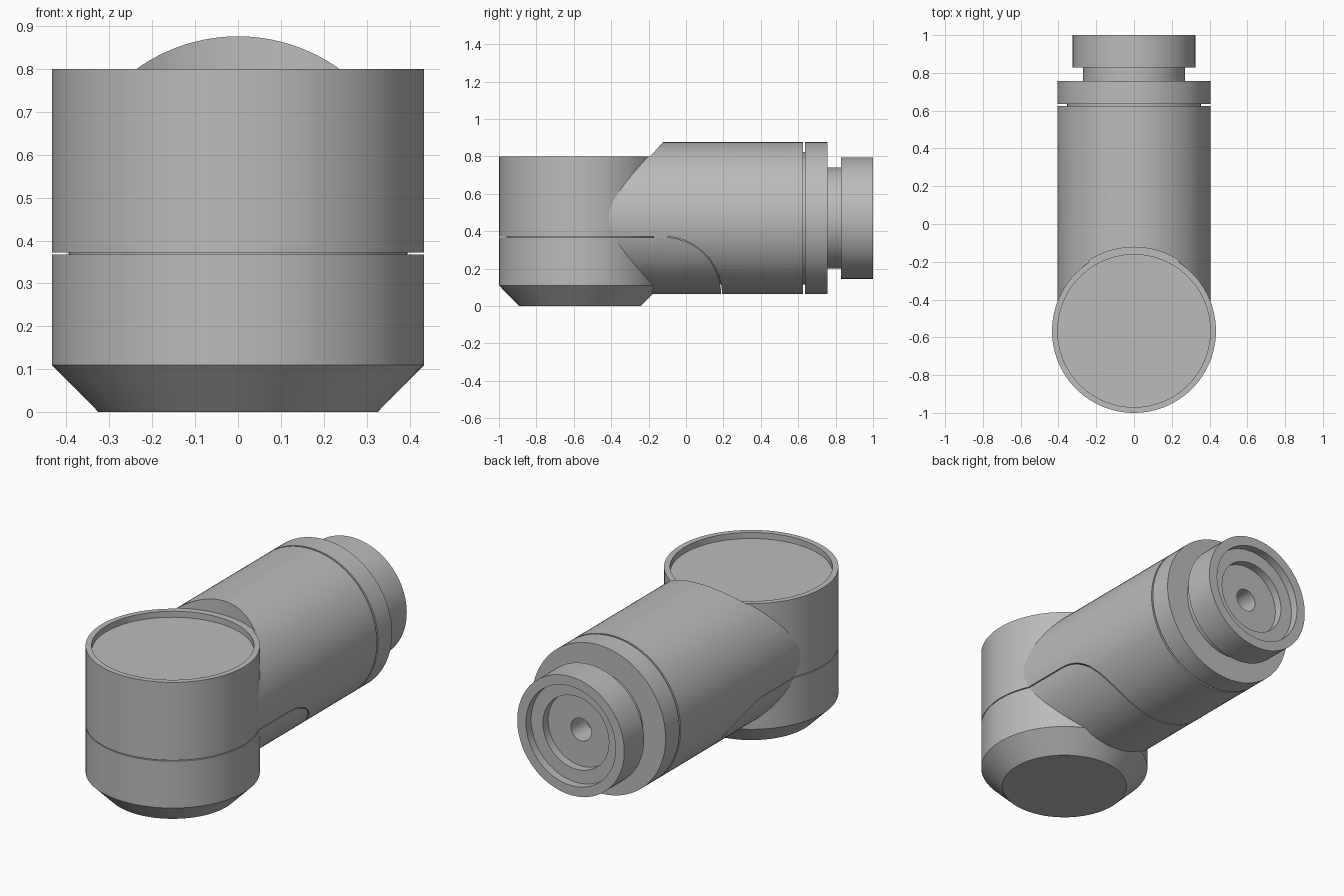
import bpy, bmesh, math
from mathutils import Vector, Matrix

if "Cube" in bpy.data.objects:
    bpy.data.objects.remove(bpy.data.objects["Cube"])

SEGMENTS = 96
HEAD_Y = -0.566     # centre of the upright body
AXIS_Z = 0.47       # height of the horizontal tube axis

grey = bpy.data.materials.new("mid grey")
grey.use_nodes = True
colour = (0.5, 0.5, 0.5, 1)
grey.diffuse_color = colour
grey.node_tree.nodes["Principled BSDF"].inputs["Base Color"].default_value = colour


def finish(name, bm):
    bmesh.ops.remove_doubles(bm, verts=bm.verts, dist=1e-5)
    bmesh.ops.recalc_face_normals(bm, faces=bm.faces)
    mesh = bpy.data.meshes.new(name)
    bm.to_mesh(mesh)
    bm.free()
    mesh.materials.append(grey)
    obj = bpy.data.objects.new(name, mesh)
    bpy.context.collection.objects.link(obj)
    return obj


def lathe(name, profile, horizontal=False):
    """Spin (radius, distance) points about the upright or the tube axis."""
    bm = bmesh.new()
    verts = [bm.verts.new((r, 0, d)) for r, d in profile]
    edges = [bm.edges.new(pair) for pair in zip(verts, verts[1:])]
    bmesh.ops.spin(bm, geom=verts + edges, cent=(0, 0, 0), axis=(0, 0, 1),
                   angle=math.tau, steps=SEGMENTS)
    if horizontal:
        place = Matrix.Translation((0, 0, AXIS_Z)) @ Matrix.Rotation(-math.pi / 2, 4, 'X')
    else:
        place = Matrix.Translation((0, HEAD_Y, 0))
    bm.transform(place)
    return finish(name, bm)


def cut(target, cutter):
    mod = target.modifiers.new("cut", 'BOOLEAN')
    mod.operation = 'DIFFERENCE'
    mod.solver = 'EXACT'
    mod.object = cutter
    bpy.context.view_layer.objects.active = target
    bpy.ops.object.modifier_apply(modifier=mod.name)
    bpy.data.objects.remove(cutter)


def smooth(obj):
    bpy.ops.object.select_all(action='DESELECT')
    obj.select_set(True)
    bpy.context.view_layer.objects.active = obj
    bpy.ops.object.shade_smooth_by_angle(angle=math.radians(25))


# Upright body: chamfered foot, seam groove, recessed lid
body = lathe("upright_body", [
    (0, 0), (0.325, 0), (0.434, 0.11), (0.434, 0.367), (0.395, 0.367),
    (0.395, 0.372), (0.434, 0.372), (0.434, 0.8), (0.404, 0.8),
    (0.404, 0.767), (0, 0.767)])

# Horizontal tube, scooped away around the top of the upright body
tube = lathe("main_tube", [
    (0, HEAD_Y), (0.406, HEAD_Y), (0.406, 0.626), (0, 0.626)], True)
cut(tube, lathe("scoop", [
    (0, 0.5), (0.42, 0.5), (0.42, 0.799), (0.443, 0.799), (0.443, 1.2), (0, 1.2)]))

# Seam on the tube: a level line that bends down in a quarter circle
bend_y, bend_z, bend_r, half = -0.12, 0.06, 0.31, 0.0025
angles = [math.radians(90 - 90 * i / 24) for i in range(25)]


def seam_line(r):
    arc = [(bend_y + r * math.cos(a), bend_z + r * math.sin(a)) for a in angles]
    return [(-1.2, bend_z + r)] + arc + [(bend_y + r, -0.2)]


bm = bmesh.new()
outline = seam_line(bend_r + half) + seam_line(bend_r - half)[::-1]
face = bm.faces.new([bm.verts.new((-0.6, y, z)) for y, z in outline])
extruded = bmesh.ops.extrude_face_region(bm, geom=[face])["geom"]
bmesh.ops.translate(bm, vec=Vector((1.2, 0, 0)),
                    verts=[v for v in extruded if isinstance(v, bmesh.types.BMVert)])
cut(tube, finish("seam_cutter", bm))

# Core closing the bottoms of the tube grooves
core = lathe("tube_core", [(0, -0.1), (0.354, -0.1), (0.354, 0.7), (0, 0.7)], True)

# Collar, neck and hollow end flange
flange = lathe("collar_and_flange", [
    (0, 0.636), (0.406, 0.636), (0.406, 0.757), (0.27, 0.757), (0.27, 0.828),
    (0.325, 0.828), (0.325, 1.0), (0.272, 1.0), (0.272, 0.955), (0.2, 0.955),
    (0.2, 0.91), (0.062, 0.91), (0.062, 0.78), (0, 0.78)], True)

for part in (body, tube, core, flange):
    smooth(part)
